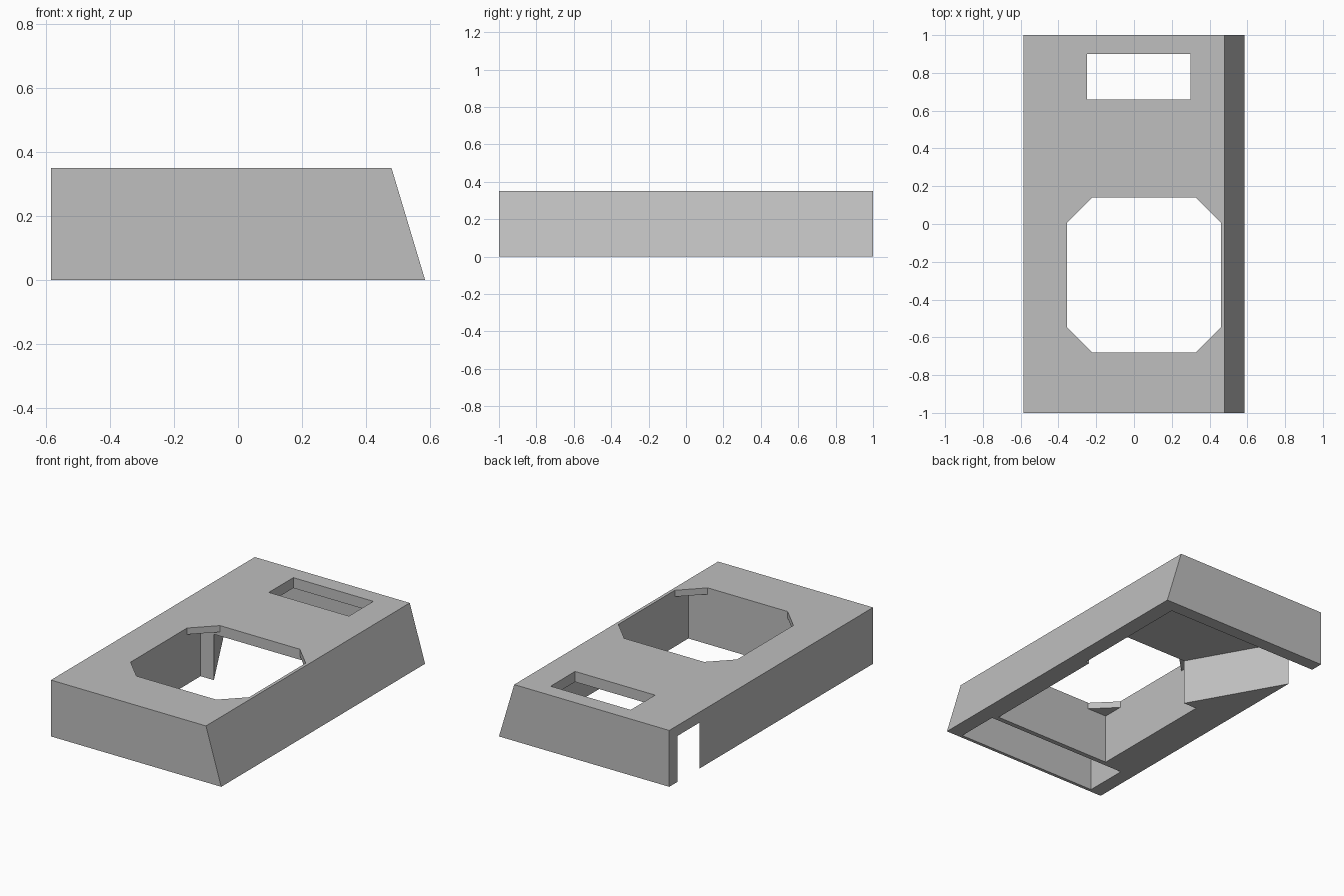
import bpy
import bmesh

default = bpy.data.objects.get("Cube")
if default:
    bpy.data.objects.remove(default, do_unlink=True)

grey = bpy.data.materials.new("plain_grey")
grey.use_nodes = True
colour = (0.52, 0.52, 0.52, 1)
grey.diffuse_color = colour
grey.node_tree.nodes["Principled BSDF"].inputs["Base Color"].default_value = colour

ROOF = 0.285      # underside of the top plate
BELOW = -0.1      # cutters start under the floor


def prism(name, points, start, end, axis="z"):
    """Extrude a closed outline along z, or an x-z outline along y."""
    bm = bmesh.new()
    place = (lambda a, b: (a, b, start)) if axis == "z" else (lambda a, b: (a, start, b))
    face = bm.faces.new([bm.verts.new(place(a, b)) for a, b in points])
    top = bmesh.ops.extrude_face_region(bm, geom=[face])["geom"]
    shift = (0, 0, end - start) if axis == "z" else (0, end - start, 0)
    bmesh.ops.translate(bm, vec=shift, verts=[v for v in top if isinstance(v, bmesh.types.BMVert)])
    bmesh.ops.recalc_face_normals(bm, faces=bm.faces)
    mesh = bpy.data.meshes.new(name)
    bm.to_mesh(mesh)
    bm.free()
    mesh.materials.append(grey)
    obj = bpy.data.objects.new(name, mesh)
    bpy.context.collection.objects.link(obj)
    return obj


def rect(x0, x1, y0, y1):
    return [(x0, y0), (x1, y0), (x1, y1), (x0, y1)]


def cut(body, name, points, start, end):
    """Subtract a vertical prism from the body."""
    cutter = prism(name, points, start, end)
    cutter.hide_render = True
    mod = body.modifiers.new(name, "BOOLEAN")
    mod.operation = "DIFFERENCE"
    mod.solver = "EXACT"
    mod.object = cutter
    bpy.context.view_layer.objects.active = body
    bpy.ops.object.modifier_apply(modifier=mod.name)
    bpy.data.objects.remove(cutter, do_unlink=True)


# Housing with one sloped side
housing = prism("housing", [(-0.585, 0), (0.585, 0), (0.48, 0.35), (-0.585, 0.35)], -1, 1, "y")

# Square bay under the opening, leaving thin corner gussets above it
x0, x1, y0, y1, c = -0.355, 0.46, -0.68, 0.14, 0.133
cut(housing, "bay", rect(x0, x1, y0, y1), BELOW, 0.31)

# Rear cavity with a diagonal wall and an outlet through the side
cut(housing, "rear_cavity", [
    (0.485, 0.92), (-0.7, 0.92), (-0.7, 0.705), (-0.585, 0.705), (-0.264, y1),
    (-0.264, 0.1), (0.44, 0.1), (0.44, y1), (0.485, y1)], BELOW, ROOF)

# Front slot, open underneath
cut(housing, "front_slot", rect(-0.495, 0.485, -0.98, -0.71), BELOW, ROOF)

# Octagonal opening through the top
cut(housing, "octagon_opening", [
    (x0 + c, y0), (x1 - c, y0), (x1, y0 + c), (x1, y1 - c),
    (x1 - c, y1), (x0 + c, y1), (x0, y1 - c), (x0, y0 + c)], 0.2, 0.5)

# Rectangular window above the rear cavity
cut(housing, "rear_window", rect(-0.25, 0.3, 0.66, 0.9), 0.2, 0.5)
